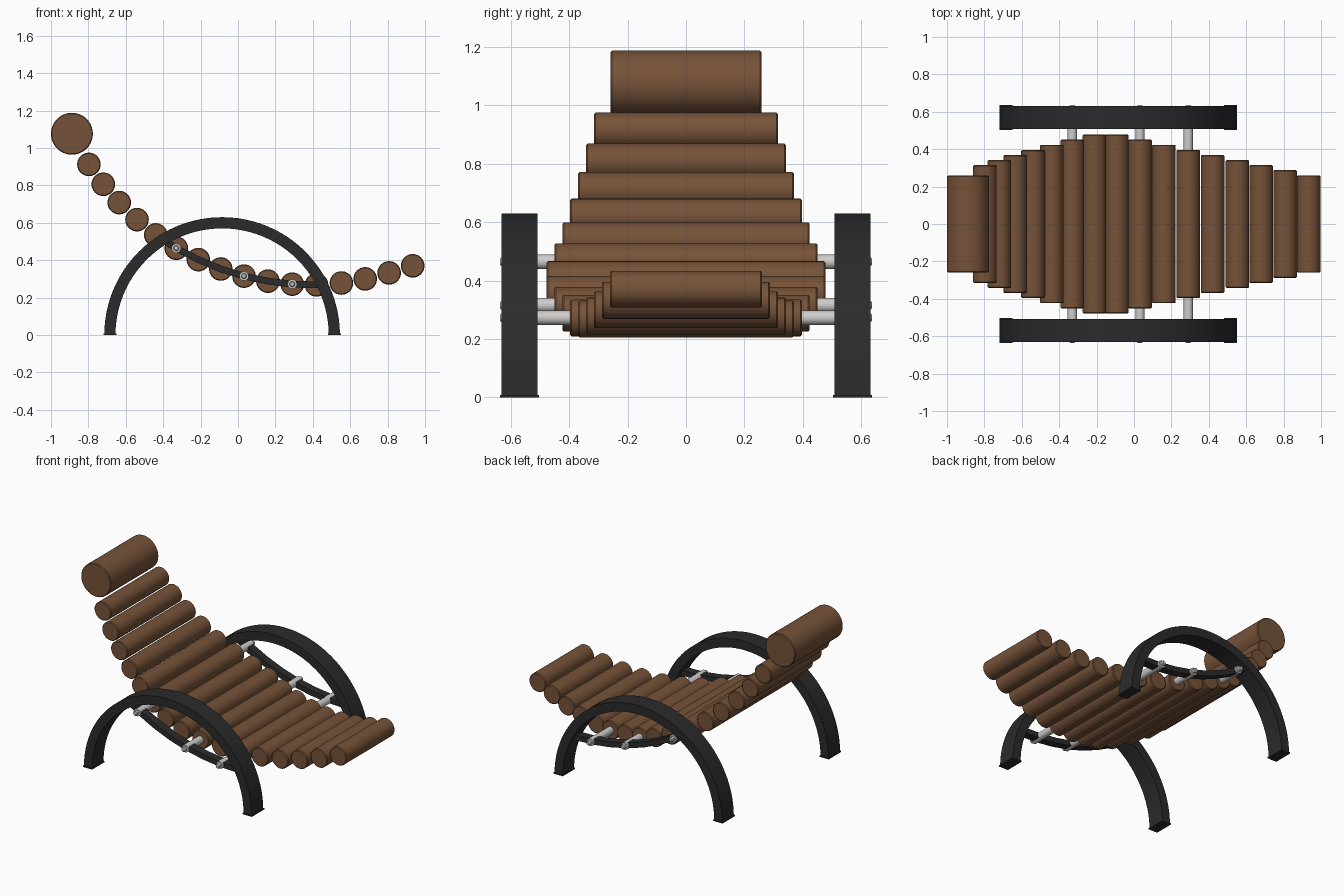
import bpy, bmesh, math
from mathutils import Vector, Matrix

if "Cube" in bpy.data.objects:
    bpy.data.objects.remove(bpy.data.objects["Cube"])


def material(name, rgb, metallic=0.0):
    m = bpy.data.materials.new(name)
    m.use_nodes = True
    m.diffuse_color = (*rgb, 1)
    bsdf = m.node_tree.nodes["Principled BSDF"]
    bsdf.inputs["Base Color"].default_value = (*rgb, 1)
    bsdf.inputs["Roughness"].default_value = 0.6
    return m


WOOD = material("brown wood", (0.18, 0.085, 0.04))
IRON = material("dark iron", (0.024, 0.024, 0.025))
STEEL = material("pale steel", (0.62, 0.61, 0.6))


def finish(bm, name, mat):
    bmesh.ops.recalc_face_normals(bm, faces=bm.faces[:])
    mesh = bpy.data.meshes.new(name)
    bm.to_mesh(mesh)
    bm.free()
    mesh.materials.append(mat)
    ob = bpy.data.objects.new(name, mesh)
    bpy.context.collection.objects.link(ob)
    bpy.context.view_layer.objects.active = ob
    bpy.ops.object.select_all(action='DESELECT')
    ob.select_set(True)
    bpy.ops.object.shade_smooth_by_angle(angle=math.radians(30))
    return ob


def cross_cylinder(name, mat, x, z, radius, y0, y1, sides=40, bevel=0.0):
    """Cylinder lying along y."""
    bm = bmesh.new()
    place = Matrix.Translation((x, (y0 + y1) / 2, z)) @ Matrix.Rotation(math.pi / 2, 4, 'X')
    bmesh.ops.create_cone(bm, cap_ends=True, segments=sides, radius1=radius,
                          radius2=radius, depth=abs(y1 - y0), matrix=place)
    if bevel:
        rims = [e for e in bm.edges if abs(e.verts[0].co.y - e.verts[1].co.y) < 1e-5]
        bmesh.ops.bevel(bm, geom=rims, offset=bevel, segments=1, affect='EDGES')
    return finish(bm, name, mat)


def swept_bar(name, mat, path, thick, y0, y1):
    """Rectangular bar following an (x, z) path."""
    bm = bmesh.new()
    rings = []
    for i, (x, z) in enumerate(path):
        a, b = path[max(i - 1, 0)], path[min(i + 1, len(path) - 1)]
        n = Vector((a[1] - b[1], b[0] - a[0])).normalized() * thick / 2
        rings.append([bm.verts.new((x + s * n.x, y, z + s * n.y))
                      for s, y in ((-1, y0), (1, y0), (1, y1), (-1, y1))])
    for r, q in zip(rings, rings[1:]):
        for k in range(4):
            bm.faces.new((r[k], r[(k + 1) % 4], q[(k + 1) % 4], q[k]))
    bm.faces.new(rings[0])
    bm.faces.new(rings[-1])
    return finish(bm, name, mat)


# Round slats along the reclining curve, widest at the hips
slats = [(-0.797, 0.912), (-0.72, 0.806), (-0.635, 0.708), (-0.54, 0.617),
         (-0.44, 0.535), (-0.33, 0.464), (-0.212, 0.403), (-0.092, 0.353),
         (0.032, 0.315), (0.16, 0.288), (0.29, 0.272), (0.42, 0.268),
         (0.553, 0.278), (0.68, 0.3), (0.808, 0.332), (0.934, 0.37)]
for i, (x, z) in enumerate(slats):
    half = 0.478 - 0.0272 * (6 - i if i < 7 else i - 7)
    cross_cylinder(f"slat_{i + 1}", WOOD, x, z, 0.063, -half, half, bevel=0.005)

# Large headrest roll
cross_cylinder("headrest", WOOD, -0.888, 1.076, 0.112, -0.258, 0.258, 56, 0.005)

# Cross rods that carry the seat
rods = [slats[5], slats[8], slats[10]]
for i, (x, z) in enumerate(rods):
    cross_cylinder(f"cross_rod_{i + 1}", STEEL, x, z, 0.025, -0.612, 0.612, 24)

# Arched side frames, feet, seat rails and nuts
ARCH_X, ARCH_R = -0.085, 0.6
arch = [(ARCH_X - ARCH_R * math.cos(math.pi * t / 48), ARCH_R * math.sin(math.pi * t / 48))
        for t in range(49)]
rail = [(-0.41, 0.513)] + slats[5:12] + [(0.46, 0.268)]
for side, s in (("left", 1), ("right", -1)) :
    # named by which end of the y axis the frame stands on
    label = "back" if s > 0 else "front"
    swept_bar(f"{label}_arch", IRON, arch, 0.06, s * 0.508, s * 0.632)
    swept_bar(f"{label}_seat_rail", IRON, rail, 0.036, s * 0.545, s * 0.6)
    for foot, d in (("right", -1), ("left", 1)):
        x = ARCH_X + d * ARCH_R
        swept_bar(f"{label}_{foot}_foot", IRON, [(x - 0.035, 0.004), (x + 0.035, 0.004)],
                  0.008, s * 0.503, s * 0.637)
    for i, (x, z) in enumerate(rods):
        cross_cylinder(f"{label}_nut_{i + 1}", STEEL, x, z, 0.015,
                       s * 0.605, s * 0.637, 12, 0.005)
